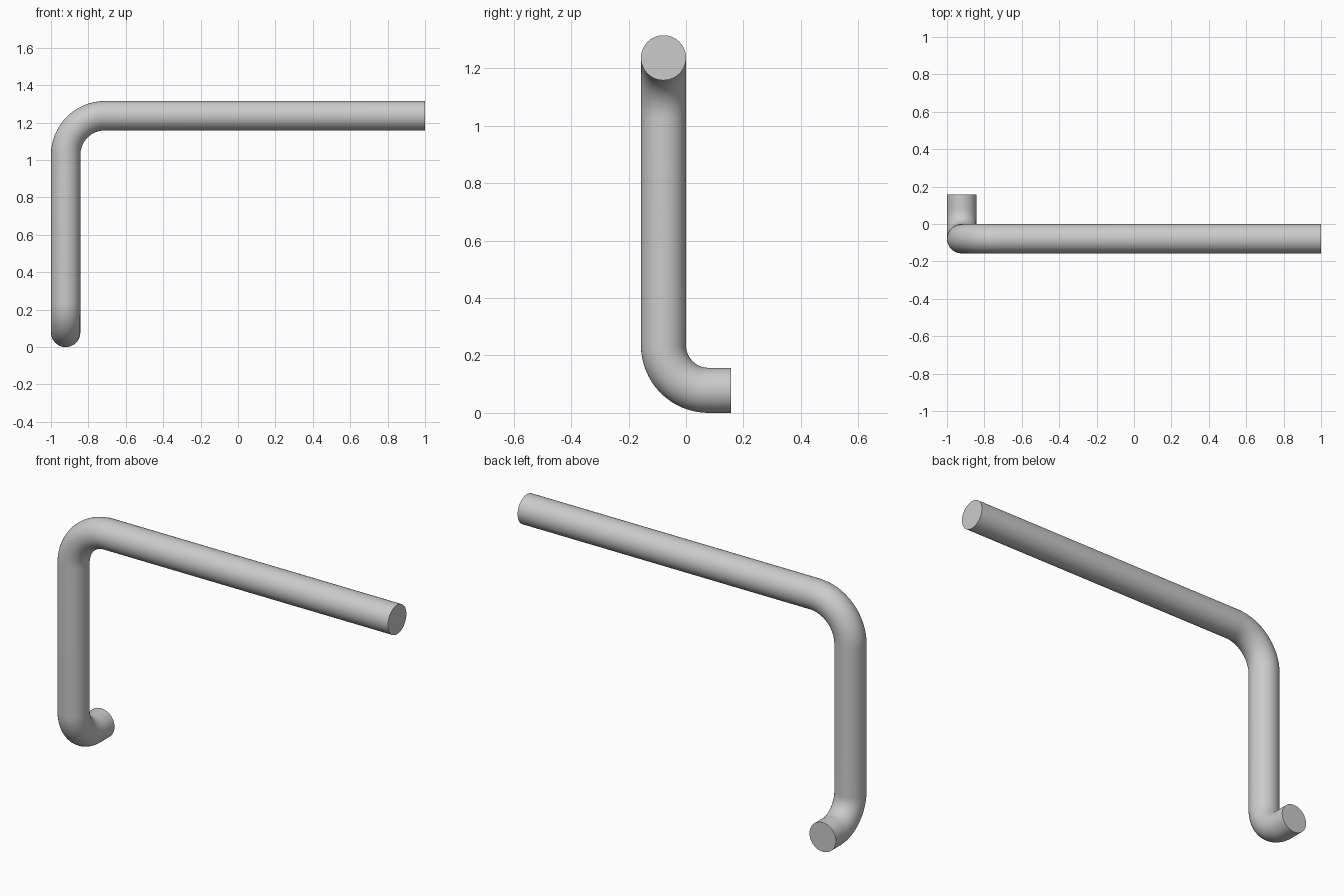
import bpy, bmesh
from math import sin, cos, pi
from mathutils import Vector

cube = bpy.data.objects.get("Cube")
if cube:
    bpy.data.objects.remove(cube, do_unlink=True)

TUBE = 0.0785          # tube radius
LOW, HIGH = 0.157, 0.21  # bend radii of the centre line
SIDES, STEPS = 48, 16
TOP = 1.237            # height of the long arm
X, Y, Z = Vector((1, 0, 0)), Vector((0, 1, 0)), Vector((0, 0, 1))
foot = Vector((-1 + TUBE, -TUBE, TUBE))      # corner of foot and upright
shoulder = Vector((-1 + TUBE, -TUBE, TOP))   # corner of upright and arm


def bend(corner, d_in, d_out, radius):
    """Points and directions along a quarter bend that rounds a corner."""
    centre = corner + (d_out - d_in) * radius
    for i in range(STEPS + 1):
        a = pi / 2 * i / STEPS
        yield (centre + (d_in * sin(a) - d_out * cos(a)) * radius,
               d_in * cos(a) + d_out * sin(a))


# Path stations: position plus the two axes of the round section
stations = [(Vector((foot.x, 0.157, foot.z)), X, (-Y).cross(X))]
stations += [(p, X, t.cross(X)) for p, t in bend(foot, -Y, Z, LOW)]
stations += [(p, Y.cross(t), Y) for p, t in bend(shoulder, Z, X, HIGH)]
stations.append((Vector((1, shoulder.y, TOP)), Y.cross(X), Y))

# Sweep the round section and cap both ends
bm = bmesh.new()
rings = []
for p, u, v in stations:
    angles = [2 * pi * k / SIDES for k in range(SIDES)]
    rings.append([bm.verts.new(p + (u * cos(a) + v * sin(a)) * TUBE) for a in angles])
for r0, r1 in zip(rings, rings[1:]):
    for k in range(SIDES):
        n = (k + 1) % SIDES
        bm.faces.new((r0[k], r0[n], r1[n], r1[k]))
bm.faces.new(rings[0][::-1])
bm.faces.new(rings[-1])
bmesh.ops.recalc_face_normals(bm, faces=bm.faces)

mesh = bpy.data.meshes.new("bent_rod")
bm.to_mesh(mesh)
bm.free()
rod = bpy.data.objects.new("bent_rod", mesh)
bpy.context.collection.objects.link(rod)

# Smooth tube with crisp end caps
bpy.ops.object.select_all(action='DESELECT')
rod.select_set(True)
bpy.context.view_layer.objects.active = rod
bpy.ops.object.shade_smooth_by_angle(angle=pi / 6)
